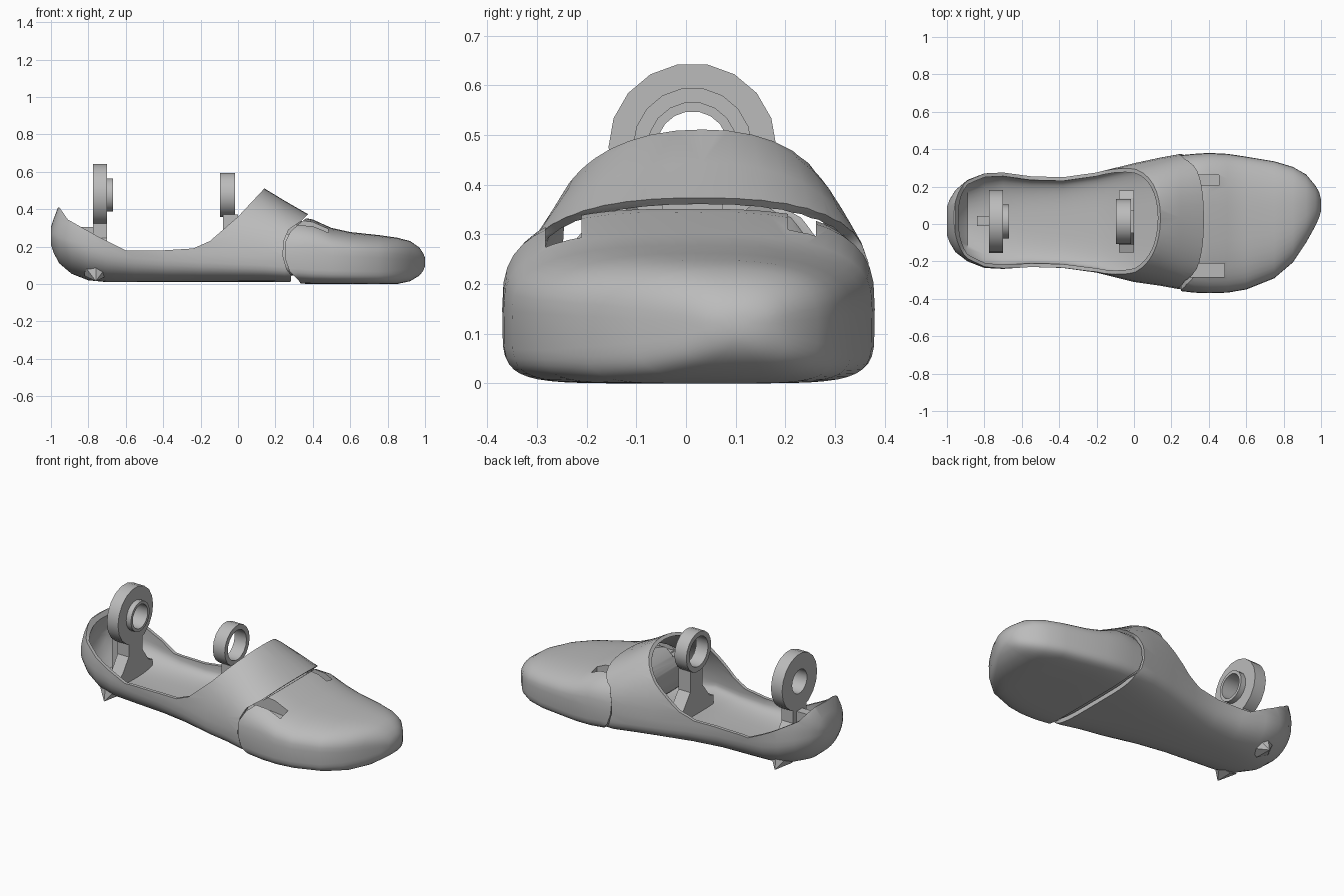
import bpy, bmesh, math
from mathutils import Matrix, Vector

if "Cube" in bpy.data.objects:
    bpy.data.objects.remove(bpy.data.objects["Cube"])

grey = bpy.data.materials.new("plain grey")
grey.use_nodes = True
COLOUR = (0.5, 0.5, 0.5, 1)
grey.diffuse_color = COLOUR
grey.node_tree.nodes["Principled BSDF"].inputs["Base Color"].default_value = COLOUR


def finish(name, bm):
    bmesh.ops.recalc_face_normals(bm, faces=bm.faces)
    mesh = bpy.data.meshes.new(name)
    bm.to_mesh(mesh)
    bm.free()
    mesh.materials.append(grey)
    ob = bpy.data.objects.new(name, mesh)
    bpy.context.collection.objects.link(ob)
    return ob


def activate(ob):
    bpy.ops.object.select_all(action='DESELECT')
    ob.select_set(True)
    bpy.context.view_layer.objects.active = ob


def smooth(ob, angle=35):
    activate(ob)
    bpy.ops.object.shade_smooth_by_angle(angle=math.radians(angle))


def cut(ob, tool):
    mod = ob.modifiers.new("cut", 'BOOLEAN')
    mod.operation, mod.solver, mod.object = 'DIFFERENCE', 'EXACT', tool
    activate(ob)
    bpy.ops.object.modifier_apply(modifier=mod.name)
    bpy.data.objects.remove(tool)


def prism(name, points, axis, lo, hi):
    """Extrude a flat profile along x (points are y, z) or y (points are x, z)."""
    bm = bmesh.new()
    place = (lambda a, b: (lo, a, b)) if axis == 'x' else (lambda a, b: (a, lo, b))
    face = bm.faces.new([bm.verts.new(place(a, b)) for a, b in points])
    new = bmesh.ops.extrude_face_region(bm, geom=[face])["geom"]
    move = Vector((hi - lo, 0, 0)) if axis == 'x' else Vector((0, hi - lo, 0))
    bmesh.ops.translate(bm, vec=move, verts=[v for v in new if isinstance(v, bmesh.types.BMVert)])
    return finish(name, bm)


def loft(name, stations, lean=0.0, count=44):
    """Stations: x, right y, left y, bottom z, widest z, top z, lower and upper squareness."""
    bm = bmesh.new()
    rings = []
    for x, y0, y1, zb, zm, zt, low, up in stations:
        ring = []
        for i in range(count):
            a = math.tau * i / count
            c, s = math.cos(a), math.sin(a)
            p = 2 / (up if s > 0 else low)
            y = (y0 + y1) / 2 + (y1 - y0) / 2 * math.copysign(abs(c) ** p, c)
            h = abs(s) ** p
            z = zm + (zt - zm) * h if s > 0 else zm - (zm - zb) * h
            ring.append(bm.verts.new((x, y + lean * max(s, 0), z)))
        rings.append(ring)
    for a, b in zip(rings, rings[1:]):
        for i in range(count):
            j = (i + 1) % count
            bm.faces.new((a[i], a[j], b[j], b[i]))
    for ring in (rings[0], rings[-1]):
        bm.faces.new(ring)
    return finish(name, bm)


# Heel, sole and instep strap as one hollow shell
FOOT = [
    (-1.0, -0.06, 0.09, 0.21, 0.26, 0.305, 2, 2),
    (-0.985, -0.10, 0.13, 0.165, 0.26, 0.35, 2, 2),
    (-0.955, -0.15, 0.18, 0.11, 0.25, 0.43, 2, 2.2),
    (-0.89, -0.20, 0.235, 0.055, 0.23, 0.50, 2, 2.4),
    (-0.80, -0.235, 0.27, 0.02, 0.21, 0.52, 2.2, 2.4),
    (-0.70, -0.24, 0.275, 0.01, 0.19, 0.52, 2.4, 2.4),
    (-0.55, -0.23, 0.255, 0.01, 0.18, 0.50, 2.8, 2.4),
    (-0.38, -0.235, 0.25, 0.01, 0.17, 0.50, 3, 2.3),
    (-0.20, -0.26, 0.275, 0.01, 0.16, 0.53, 3.2, 2.2),
    (0.0, -0.31, 0.325, 0.01, 0.15, 0.56, 3.4, 2.1),
    (0.14, -0.33, 0.355, 0.01, 0.15, 0.512, 3.8, 2.1),
    (0.25, -0.35, 0.375, 0.01, 0.15, 0.445, 4.5, 2.2),
    (0.45, -0.36, 0.385, 0.01, 0.15, 0.33, 4.5, 2.4)]
foot = loft("foot_shell", FOOT, 0.02)

# Curved edge facing the toe
cut(foot, prism("front_edge_cutter", [
    (0.45, 0.45), (0.375, 0.375), (0.335, 0.335), (0.27, 0.29), (0.245, 0.23), (0.24, 0.15),
    (0.26, 0.08), (0.285, 0.045), (0.27, -0.1), (0.8, -0.1), (0.8, 0.45)], 'y', -1, 1))

# Hollow inside: thin walls over a thicker sole
WALL = 0.02
hollow = []
for x, y0, y1, zb, zm, zt, low, up in FOOT:
    floor = max(zb + WALL, 0.09 if x < 0.1 else 0.035)
    shift = 0.025 if x < -0.9 else 0
    hollow.append((x + shift, y0 + WALL, y1 - WALL, floor, max(zm, floor + 0.02), zt - WALL, low, up))
cut(foot, loft("hollow_cutter", hollow, 0.02))

# Ankle opening
cut(foot, prism("opening_cutter", [
    (-1.2, 0.41), (-0.955, 0.41), (-0.91, 0.345), (-0.75, 0.255), (-0.6, 0.18), (-0.4, 0.18),
    (-0.24, 0.19), (-0.15, 0.23), (0.0, 0.36), (0.145, 0.515), (0.145, 0.9), (-1.2, 0.9)], 'y', -1, 1))
smooth(foot)

# Toe cap with a hinged, rounded rear
TOE = [
    (0.15, -0.35, 0.36, 0.005, 0.15, 0.375, 5, 2.6),
    (0.22, -0.355, 0.365, 0.005, 0.15, 0.37, 5, 2.6),
    (0.32, -0.367, 0.375, 0.003, 0.15, 0.36, 5, 2.8),
    (0.40, -0.37, 0.38, 0.0, 0.15, 0.345, 5.5, 3),
    (0.50, -0.367, 0.375, 0.0, 0.15, 0.30, 6, 2.8),
    (0.60, -0.35, 0.36, 0.0, 0.145, 0.278, 6, 2.7),
    (0.75, -0.29, 0.335, 0.0, 0.14, 0.262, 6, 2.6),
    (0.85, -0.205, 0.305, 0.0, 0.135, 0.248, 5, 2.6),
    (0.92, -0.10, 0.265, 0.015, 0.13, 0.23, 4.5, 2.5),
    (0.97, -0.01, 0.205, 0.045, 0.125, 0.195, 4, 2.4),
    (0.99, 0.035, 0.17, 0.07, 0.12, 0.165, 2.5, 2.2),
    (1.0, 0.07, 0.13, 0.095, 0.12, 0.14, 2, 2)]
REAR = [(0.385, 0.5), (0.375, 0.36), (0.33, 0.325), (0.28, 0.28), (0.25, 0.22), (0.25, 0.14),
        (0.275, 0.07), (0.32, 0.025), (0.37, -0.05)]


def rear_cutter(back):
    return prism("rear_cutter", [(x - back, z) for x, z in REAR] + [(0.0, -0.05), (0.0, 0.5)], 'y', -1, 1)


toe = loft("toe_cap", TOE)
cut(toe, rear_cutter(0))
# Two slots in the top of the toe
for lo, hi, end in ((-0.283, -0.21, 0.485), (0.205, 0.262, 0.455)):
    cut(toe, prism("slot_cutter", [(0.2, 0.28), (end, 0.252), (end, 0.5), (0.2, 0.5)], 'y', lo, hi))
smooth(toe)

# Slimmer tongue behind the toe, tucked under the strap
tongue = loft("toe_tongue", [(x, y0 + 0.045, y1 - 0.045, 0.045, zm, zt - 0.02, low, up)
                             for x, y0, y1, zb, zm, zt, low, up in TOE[:4]])
cut(tongue, rear_cutter(0.04))
for lo, hi in ((-0.283, -0.21), (0.205, 0.262)):
    cut(tongue, prism("slot_cutter", [(0.1, 0.28), (0.5, 0.25), (0.5, 0.5), (0.1, 0.5)], 'y', lo, hi))
smooth(tongue)

# Ankle pivot rings, all on one axis
AXIS_Y, AXIS_Z = 0.013, 0.476


def ring(name, x0, x1, outer, inner, count=18):
    bm = bmesh.new()
    loops = []
    for x, r in ((x0, inner), (x0, outer), (x1, outer), (x1, inner)):
        loops.append([bm.verts.new((x, AXIS_Y + r * math.cos(math.tau * i / count),
                                    AXIS_Z + r * math.sin(math.tau * i / count))) for i in range(count)])
    for a, b in zip(loops, loops[1:] + loops[:1]):
        for i in range(count):
            j = (i + 1) % count
            bm.faces.new((a[i], a[j], b[j], b[i]))
    smooth(finish(name, bm))


def bracket(name, x0, x1, neck_top, neck):
    """Wide foot that narrows to a neck under its ring."""
    half = [(0.165, 0.08), (0.165, 0.145), (0.125, 0.16), (neck, 0.245), (neck, neck_top)]
    points = [(AXIS_Y + y, z) for y, z in half] + [(AXIS_Y - y, z) for y, z in reversed(half)]
    prism(name, points, 'x', x0, x1)


ring("rear_pivot_ring", -0.775, -0.70, 0.169, 0.072)
ring("rear_pivot_boss", -0.70, -0.668, 0.09, 0.072)
ring("front_pivot_ring", -0.095, -0.015, 0.12, 0.09)
bracket("rear_bracket", -0.775, -0.70, 0.335, 0.065)
bracket("front_bracket", -0.08, 0.0, 0.372, 0.06)
prism("rear_bracket_rib", [(-0.84, 0.08), (-0.84, 0.305), (-0.77, 0.305), (-0.77, 0.08)], 'y', -0.012, 0.042)

# Small pointed spurs low on both sides of the heel
for side, name in ((1, "left_heel_spur"), (-1, "right_heel_spur")):
    tip = Vector((-0.76, AXIS_Y + side * 0.215, 0.018))
    aim = Vector((0, side * 0.75, -0.65)).normalized()
    bm = bmesh.new()
    bmesh.ops.create_cone(bm, cap_ends=True, segments=6, radius1=0.07, radius2=0.003, depth=0.08)
    turn = aim.to_track_quat('Z', 'Y').to_matrix().to_4x4()
    bmesh.ops.transform(bm, verts=bm.verts, matrix=Matrix.Translation(tip - aim * 0.04) @ turn)
    finish(name, bm)
